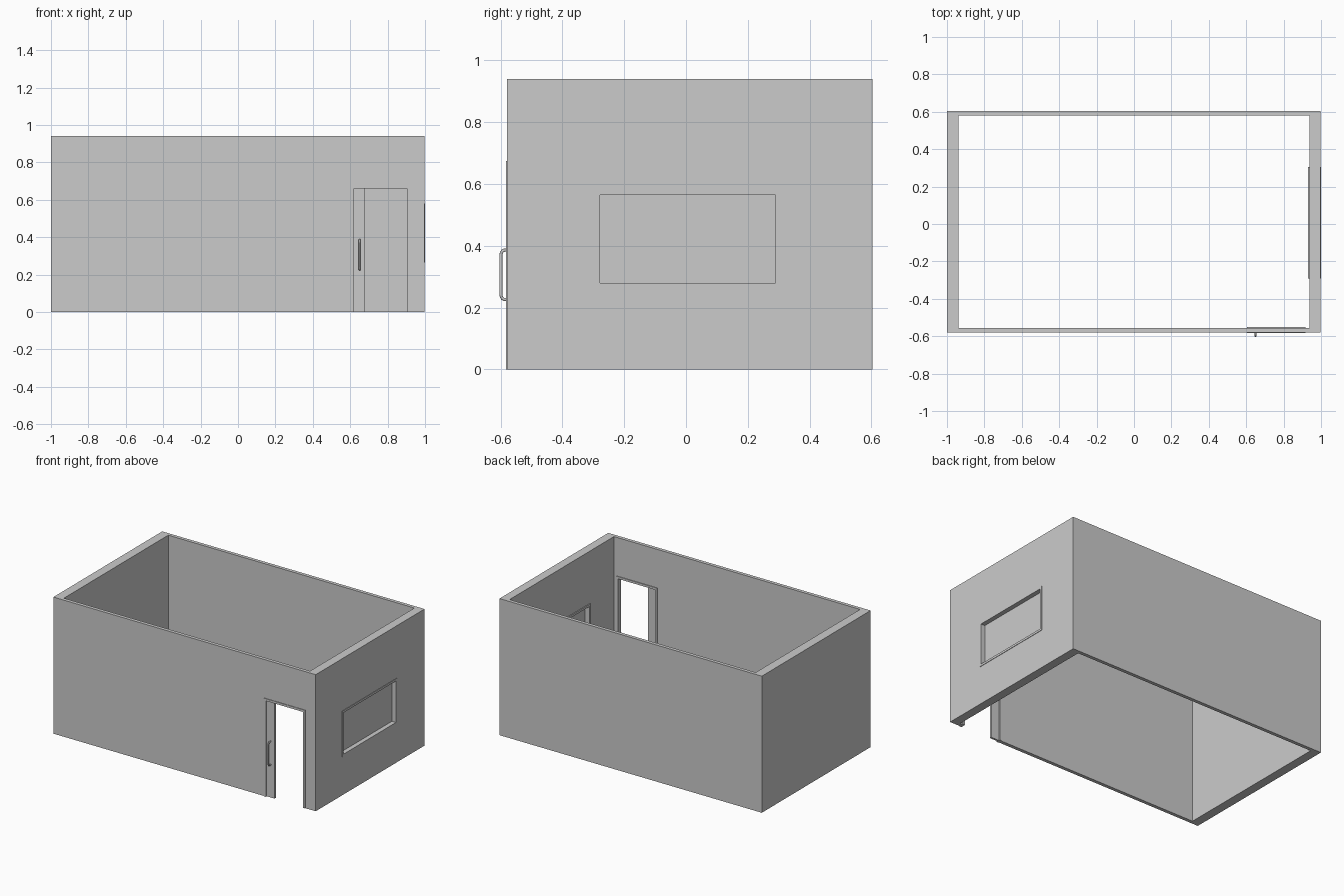
import bpy
from mathutils import Vector

if "Cube" in bpy.data.objects:
    bpy.data.objects.remove(bpy.data.objects["Cube"])


def box(name, x, y, z):
    """Axis-aligned box from (min, max) ranges."""
    bpy.ops.mesh.primitive_cube_add(size=1)
    ob = bpy.context.object
    ob.name = name
    ob.data.name = name
    lo, hi = (Vector(v) for v in zip(x, y, z))
    for v in ob.data.vertices:
        v.co = [(lo[i] if v.co[i] < 0 else hi[i]) for i in range(3)]
    return ob


def cut(target, cutter):
    mod = target.modifiers.new("cut_" + cutter.name, 'BOOLEAN')
    mod.operation = 'DIFFERENCE'
    mod.solver = 'EXACT'
    mod.object = cutter
    cutter.hide_render = True
    cutter.hide_set(True)


def apply_cuts(target, cutters):
    for c in cutters:
        cut(target, c)
    bpy.ops.object.select_all(action='DESELECT')
    bpy.context.view_layer.objects.active = target
    target.select_set(True)
    for mod in list(target.modifiers):
        bpy.ops.object.modifier_apply(modifier=mod.name)
    for c in cutters:
        bpy.data.objects.remove(c)


# Room shell: four walls, open above and below
H = 0.94
walls = box("walls", (-1, 0.997), (-0.579, 0.604), (0, H))
apply_cuts(walls, [
    box("room_cutter", (-0.937, 0.937), (-0.555, 0.58), (-0.1, H + 0.1)),
    box("door_cutter", (0.612, 0.91), (-0.7, -0.5), (-0.1, 0.668)),
    box("window_cutter", (0.8, 1.1), (-0.287, 0.297), (0.273, 0.572)),
])

# Door frame, standing slightly proud of the wall on both sides
door_frame = box("door_frame", (0.605, 0.918), (-0.583, -0.55), (0, 0.675))
apply_cuts(door_frame, [
    box("door_opening", (0.62, 0.903), (-0.7, -0.4), (-0.1, 0.66))])

# Sliding door leaf, mostly open
box("door_leaf", (0.615, 0.68), (-0.573, -0.56), (0, 0.665))

# Pull handle: bent round bar
curve = bpy.data.curves.new("door_handle", 'CURVE')
curve.dimensions = '3D'
curve.bevel_depth = 0.005
curve.bevel_resolution = 2
curve.use_fill_caps = True
half = [(-0.568, 0.08), (-0.588, 0.08), (-0.594, 0.077), (-0.598, 0.071), (-0.599, 0.064)]
path = half + [(y, -z) for y, z in reversed(half)]
spline = curve.splines.new('POLY')
spline.points.add(len(path) - 1)
for p, (y, z) in zip(spline.points, path):
    p.co = (0.65, y, 0.306 + z, 1)
handle = bpy.data.objects.new("door_handle", curve)
bpy.context.collection.objects.link(handle)

# Window frame in the right wall
window_frame = box("window_frame", (0.931, 1.0), (-0.292, 0.304), (0.265, 0.58))
apply_cuts(window_frame, [
    box("window_opening", (0.8, 1.1), (-0.279, 0.289), (0.28, 0.565))])

# Window pane set midway through the frame
box("window_pane", (0.963, 0.969), (-0.285, 0.295), (0.275, 0.57))
